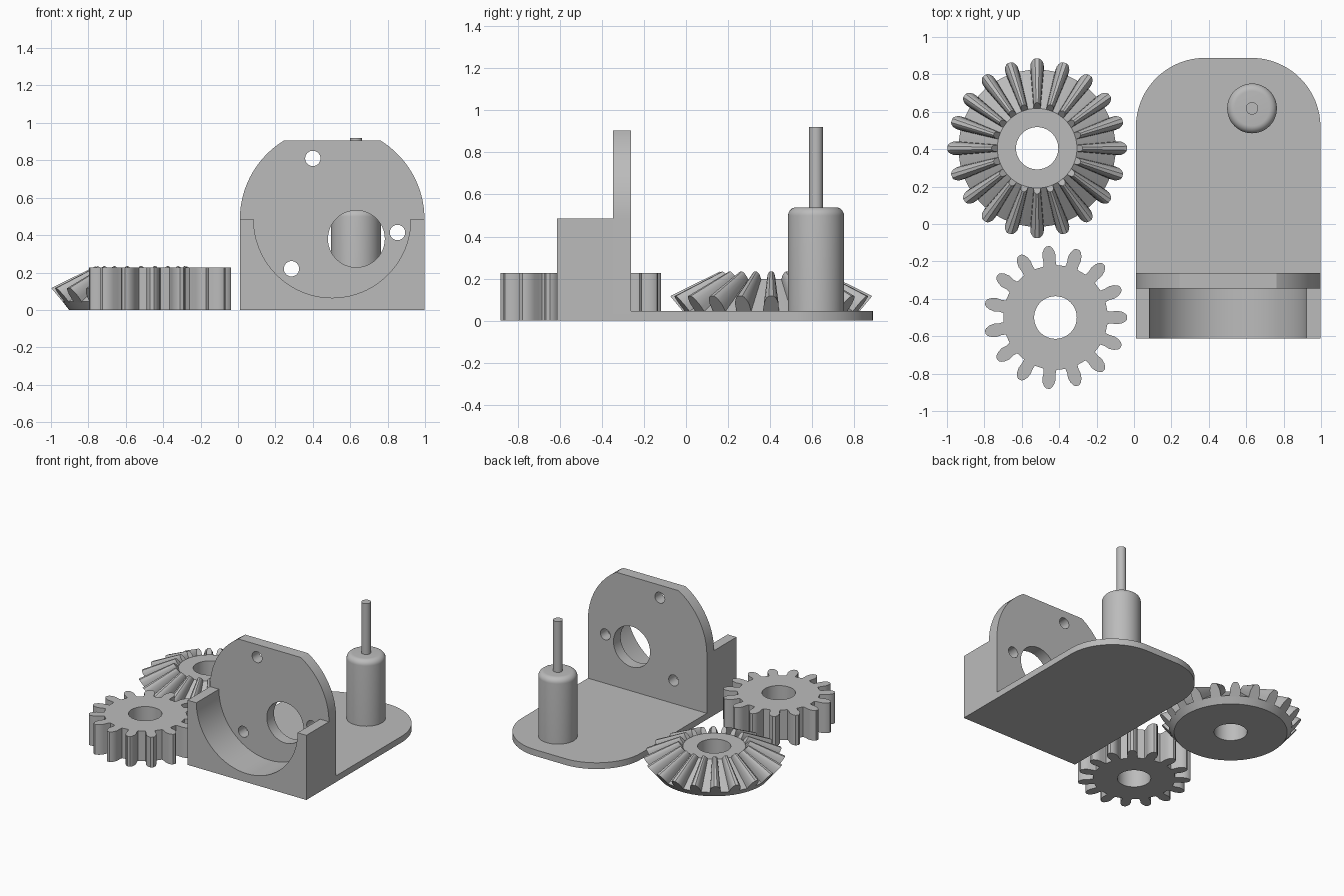
import bpy, bmesh
from math import sin, cos, pi, radians, asin, degrees
from mathutils import Matrix, Vector

if "Cube" in bpy.data.objects:
    bpy.data.objects.remove(bpy.data.objects["Cube"], do_unlink=True)

grey = bpy.data.materials.new("plain grey")
grey.use_nodes = True
GREY = (0.5, 0.5, 0.5, 1)
grey.diffuse_color = GREY
grey.node_tree.nodes["Principled BSDF"].inputs["Base Color"].default_value = GREY


def finish(ob):
    """Weld, fix normals, colour and shade a mesh object."""
    bm = bmesh.new()
    bm.from_mesh(ob.data)
    bmesh.ops.remove_doubles(bm, verts=bm.verts, dist=0.0002)
    bmesh.ops.recalc_face_normals(bm, faces=bm.faces)
    bm.to_mesh(ob.data)
    bm.free()
    ob.data.materials.clear()
    ob.data.materials.append(grey)
    bpy.ops.object.select_all(action='DESELECT')
    ob.select_set(True)
    bpy.context.view_layer.objects.active = ob
    bpy.ops.object.shade_smooth_by_angle(angle=radians(30))
    return ob


def arc(cx, cy, r, start, end, n=24):
    angles = [radians(start + (end - start) * i / n) for i in range(n + 1)]
    return [(cx + r * cos(a), cy + r * sin(a)) for a in angles]


def circle(cx, cy, r, n=48):
    return arc(cx, cy, r, 0, 360, n)[:-1]


def slab(name, loops, low, high, upright=False):
    """Extrude a filled outline (with holes) along z, or along y if upright."""
    cu = bpy.data.curves.new(name, 'CURVE')
    cu.dimensions = '2D'
    cu.fill_mode = 'BOTH'
    cu.extrude = (high - low) / 2
    for pts in loops:
        sp = cu.splines.new('POLY')
        sp.points.add(len(pts) - 1)
        for p, (x, y) in zip(sp.points, pts):
            p.co = (x, y, 0, 1)
        sp.use_cyclic_u = True
    ob = bpy.data.objects.new(name, cu)
    bpy.context.collection.objects.link(ob)
    bpy.ops.object.select_all(action='DESELECT')
    ob.select_set(True)
    bpy.context.view_layer.objects.active = ob
    bpy.ops.object.convert(target='MESH')
    ob = bpy.context.view_layer.objects.active
    mid = (low + high) / 2
    if upright:
        m = Matrix.Translation((0, mid, 0)) @ Matrix.Rotation(pi / 2, 4, 'X')
    else:
        m = Matrix.Translation((0, 0, mid))
    ob.data.transform(m)
    return finish(ob)


def mesh_object(name, bm, location):
    me = bpy.data.meshes.new(name)
    bm.to_mesh(me)
    bm.free()
    ob = bpy.data.objects.new(name, me)
    bpy.context.collection.objects.link(ob)
    ob.location = location
    return finish(ob)


def lathe(name, profile, location, closed=False, steps=48):
    bm = bmesh.new()
    vs = [bm.verts.new((r, 0, z)) for r, z in profile]
    pairs = list(zip(vs, vs[1:])) + ([(vs[-1], vs[0])] if closed else [])
    es = [bm.edges.new(p) for p in pairs]
    bmesh.ops.spin(bm, geom=vs + es, cent=(0, 0, 0), axis=(0, 0, 1),
                   angle=2 * pi, steps=steps, use_duplicate=False)
    return mesh_object(name, bm, location)


# Bracket: base plate, upright wall and front cradle
X0, X1 = 0.01, 0.997
CX, R = (X0 + X1) / 2, (X1 - X0) / 2
SHOULDER, TOP, CRADLE_R = 0.485, 0.905, 0.42
FRONT, WALL, WALL_BACK, BACK, PLATE = -0.613, -0.346, -0.261, 0.888, 0.047
corner = 0.37

slab("base_plate", [[(X0, WALL_BACK), (X1, WALL_BACK)]
     + arc(X1 - corner, BACK - corner, corner, 0, 90)
     + arc(X0 + corner, BACK - corner, corner, 90, 180)], 0, PLATE)

cut = degrees(asin((TOP - SHOULDER) / R))
slab("upright_wall", [[(X0, 0), (X1, 0)]
     + arc(CX, SHOULDER, R, 0, cut) + arc(CX, SHOULDER, R, 180 - cut, 180),
     circle(0.633, 0.38, 0.152),
     circle(0.4, 0.81, 0.041), circle(0.853, 0.414, 0.041),
     circle(0.286, 0.22, 0.041)], WALL, WALL_BACK, upright=True)

slab("front_cradle", [[(X0, 0), (X1, 0), (X1, SHOULDER)]
     + arc(CX, SHOULDER, CRADLE_R, 0, -180, 48) + [(X0, SHOULDER)]],
     FRONT, WALL, upright=True)

# Motor body with rounded shoulder, and its shaft
MOTOR = (0.631, 0.618, 0)
lathe("motor_body", [(0, PLATE), (0.133, PLATE)]
      + arc(0.093, 0.499, 0.04, 0, 90, 8) + [(0, 0.539)], MOTOR)
lathe("motor_shaft", [(0, 0.5), (0.033, 0.5), (0.033, 0.92), (0, 0.92)], MOTOR, steps=32)

# Spur gear: one tooth outline repeated round the rim
GX, GY, TEETH = -0.42, -0.5, 15
tooth = [(0.278, 0.034), (0.3, 0.032), (0.33, 0.036), (0.355, 0.031),
         (0.374, 0.021), (0.383, 0.01)]
flank = [(r, -w) for r, w in tooth] + [(r, w) for r, w in reversed(tooth)]
outline = []
for i in range(TEETH):
    a = 2 * pi * i / TEETH
    outline += [(GX + r * cos(a) - w * sin(a), GY + r * sin(a) + w * cos(a))
                for r, w in flank]
slab("spur_gear", [outline, circle(GX, GY, 0.114)], 0, 0.226)

# Bevel gear: conical body, with teeth that shrink towards the cone apex
BEVEL = (-0.518, 0.405, 0)
APEX = Vector((0, 0, 0.354))
lathe("bevel_gear_body", [(0.113, 0), (0.385, 0), (0.42, 0.045),
      (0.213, 0.197), (0.113, 0.197)], BEVEL, closed=True, steps=60)

root, tip = Vector((0.42, 0, 0.045)), Vector((0.48, 0, 0.117))
section = [(-0.08, 0.036), (0.25, 0.036), (0.5, 0.035), (0.75, 0.028), (0.92, 0.02), (1, 0.011)]
section = [(t, -w) for t, w in section] + [(t, w) for t, w in reversed(section)]
bm = bmesh.new()
for i in range(20):
    turn = Matrix.Rotation(2 * pi * i / 20, 3, 'Z')
    rings = []
    for scale in (1, 0.507):
        pts = [root.lerp(tip, t) + Vector((0, w, 0)) for t, w in section]
        rings.append([bm.verts.new(turn @ APEX.lerp(p, scale)) for p in pts])
    outer, inner = rings
    bm.faces.new(outer)
    bm.faces.new(inner[::-1])
    n = len(outer)
    for k in range(n):
        j = (k + 1) % n
        bm.faces.new((outer[k], inner[k], inner[j], outer[j]))
mesh_object("bevel_gear_teeth", bm, BEVEL)
